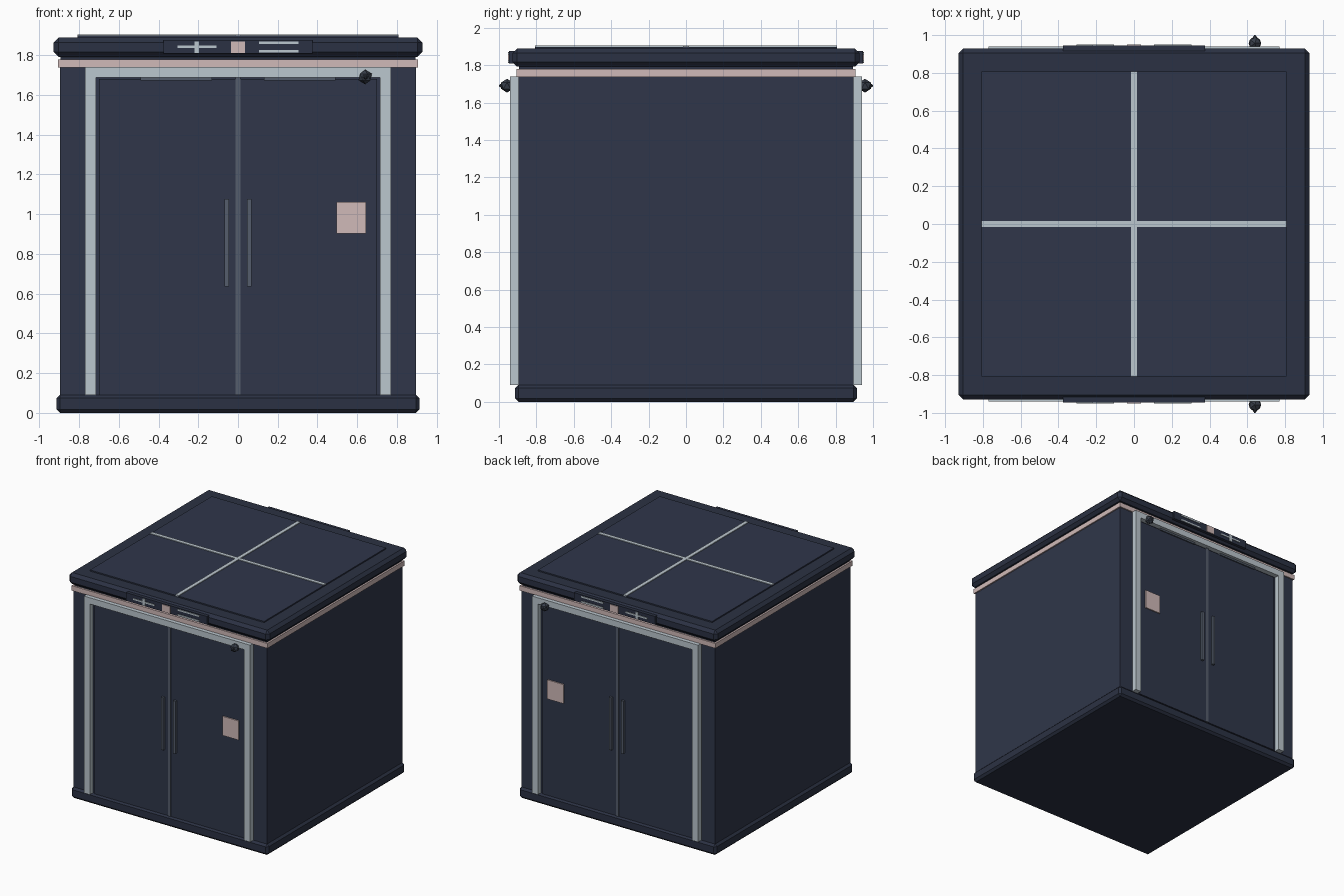
import bpy
import math

cube = bpy.data.objects.get("Cube")
if cube:
    bpy.data.objects.remove(cube, do_unlink=True)


def material(name, rgb):
    m = bpy.data.materials.new(name)
    m.use_nodes = True
    m.diffuse_color = (*rgb, 1)
    m.node_tree.nodes["Principled BSDF"].inputs["Base Color"].default_value = (*rgb, 1)
    return m


NAVY = material("navy", (0.029, 0.037, 0.068))
DARK = material("dark navy", (0.024, 0.031, 0.056))
PALE = material("pale steel", (0.50, 0.57, 0.62))
PINK = material("dusty pink", (0.63, 0.49, 0.48))
SLATE = material("slate", (0.09, 0.11, 0.15))
IRON = material("iron", (0.04, 0.05, 0.07))


def box(name, mat, x, y, z, bevel=0):
    """Box between the (low, high) pairs given for each axis."""
    spans = (x, y, z)
    bpy.ops.mesh.primitive_cube_add(size=1, location=[(a + b) / 2 for a, b in spans])
    ob = bpy.context.object
    ob.name = name
    ob.scale = [abs(b - a) for a, b in spans]
    bpy.ops.object.transform_apply(location=False, rotation=False, scale=True)
    ob.data.materials.append(mat)
    if bevel:
        mod = ob.modifiers.new("chamfer", 'BEVEL')
        mod.width = bevel
        mod.segments = 1
    return ob


def slab(name, mat, half, z, bevel=0):
    return box(name, mat, (-half, half), (-half, half), z, bevel)


# Stacked body: plinth, walls, band, neck, lid and roof panel
slab("base", DARK, 0.913, (0, 0.092), 0.018)
slab("body", NAVY, 0.896, (0.08, 1.75))
slab("band", PINK, 0.907, (1.737, 1.778))
slab("neck", DARK, 0.892, (1.77, 1.81))
slab("lid", DARK, 0.928, (1.792, 1.888), 0.024)
slab("roof_panel", NAVY, 0.807, (1.88, 1.898))

# Cross bars on the roof
box("roof_bar_x", PALE, (-0.807, 0.807), (-0.015, 0.015), (1.89, 1.903))
box("roof_bar_y", PALE, (-0.015, 0.015), (-0.807, 0.807), (1.89, 1.904))

# Front and back carry the same door set, mirrored in y
for face, s in (("front", -1), ("back", 1)):

    def plate(name, mat, x, z, depth, bevel=0):
        return box(f"{face}_{name}", mat, x, (s * 0.88, s * depth), z, bevel)

    # Door frame
    plate("frame_top", PALE, (-0.77, 0.77), (1.688, 1.74), 0.94)
    for side, k in (("right", -1), ("left", 1)):
        plate(f"frame_{side}", PALE, sorted((k * 0.715, k * 0.77)), (0.09, 1.69), 0.94)
        plate(f"door_{side}", NAVY, sorted((k * 0.01, k * 0.70)), (0.09, 1.68), 0.905)
        plate(f"handle_{side}", SLATE, sorted((k * 0.045, k * 0.067)), (0.635, 1.076), 0.925)
        plate(f"door_rail_{side}", SLATE, sorted((k * 0.132, k * 0.49)), (1.673, 1.69), 0.915)
    plate("door_seam", SLATE, (-0.012, 0.012), (0.09, 1.69), 0.91)
    plate("notice", PINK, (0.495, 0.645), (0.902, 1.062), 0.915)

    # Sign board with plain ornaments
    plate("sign_board", DARK, (-0.375, 0.375), (1.808, 1.876), 0.945)
    plate("sign_plus_x", PALE, (-0.305, -0.107), (1.836, 1.848), 0.951)
    plate("sign_plus_z", PALE, (-0.22, -0.196), (1.812, 1.87), 0.951)
    plate("sign_square", PINK, (-0.036, 0.036), (1.811, 1.87), 0.951)
    for name, z in (("low", 1.82), ("high", 1.862)):
        plate(f"sign_line_{name}", PALE, (0.105, 0.305), (z - 0.006, z + 0.006), 0.951)

    # Faceted lamp with a small pointed tip
    bpy.ops.mesh.primitive_ico_sphere_add(
        subdivisions=1, radius=0.037, location=(0.64, s * 0.957, 1.69))
    lamp = bpy.context.object
    lamp.name = f"{face}_lamp"
    lamp.data.materials.append(IRON)
    bpy.ops.mesh.primitive_cone_add(
        vertices=8, radius1=0.018, radius2=0.004, depth=0.024,
        location=(0.64, s * 0.988, 1.69), rotation=(-s * math.pi / 2, 0, 0))
    tip = bpy.context.object
    tip.name = f"{face}_lamp_tip"
    tip.data.materials.append(IRON)
